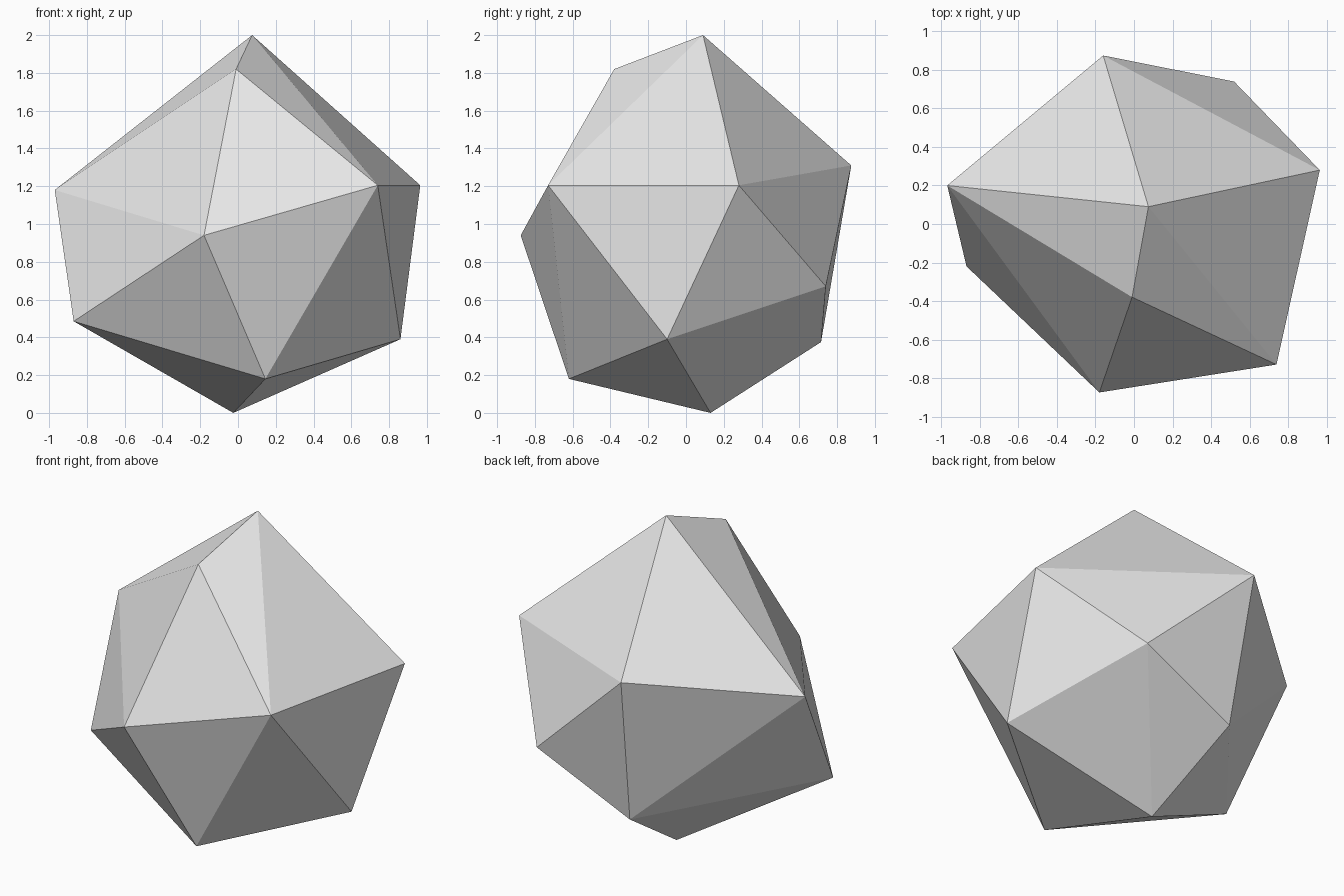
import bpy
import bmesh

default_cube = bpy.data.objects.get("Cube")
if default_cube is not None:
    bpy.data.objects.remove(default_cube, do_unlink=True)


def make_material(name, colour):
    material = bpy.data.materials.new(name)
    material.use_nodes = True
    material.diffuse_color = colour
    shader = next(node for node in material.node_tree.nodes
                  if node.type == "BSDF_PRINCIPLED")
    shader.inputs["Base Color"].default_value = colour
    return material


def make_faceted_stone(name, corners, material):
    """Wrap a tight skin of flat triangles around the corner points."""
    bm = bmesh.new()
    for corner in corners:
        bm.verts.new(corner)
    bmesh.ops.convex_hull(bm, input=bm.verts[:])
    bmesh.ops.recalc_face_normals(bm, faces=bm.faces[:])
    for face in bm.faces:
        face.smooth = False
    mesh = bpy.data.meshes.new(name)
    bm.to_mesh(mesh)
    bm.free()
    mesh.materials.append(material)
    stone = bpy.data.objects.new(name, mesh)
    bpy.context.scene.collection.objects.link(stone)
    return stone


# Peak, with a chipped shoulder on the front slope
peak = [(0.075, 0.09, 2.0), (-0.01, -0.38, 1.82)]

# Irregular ring of five corners around the upper half
upper_ring = [
    (-0.97, 0.20, 1.18),
    (-0.18, -0.875, 0.94),
    (0.74, -0.73, 1.205),
    (0.965, 0.28, 1.205),
    (-0.16, 0.875, 1.31),
]

# Offset ring of five corners around the lower half
lower_ring = [
    (-0.87, -0.22, 0.485),
    (0.145, -0.62, 0.18),
    (0.86, -0.10, 0.39),
    (0.52, 0.74, 0.67),
    (-0.11, 0.715, 0.375),
]

# Point the stone rests on
foot = [(-0.025, 0.13, 0.0)]

stone_grey = make_material("stone grey", (0.8, 0.8, 0.8, 1.0))
make_faceted_stone("rock", peak + upper_ring + lower_ring + foot, stone_grey)
